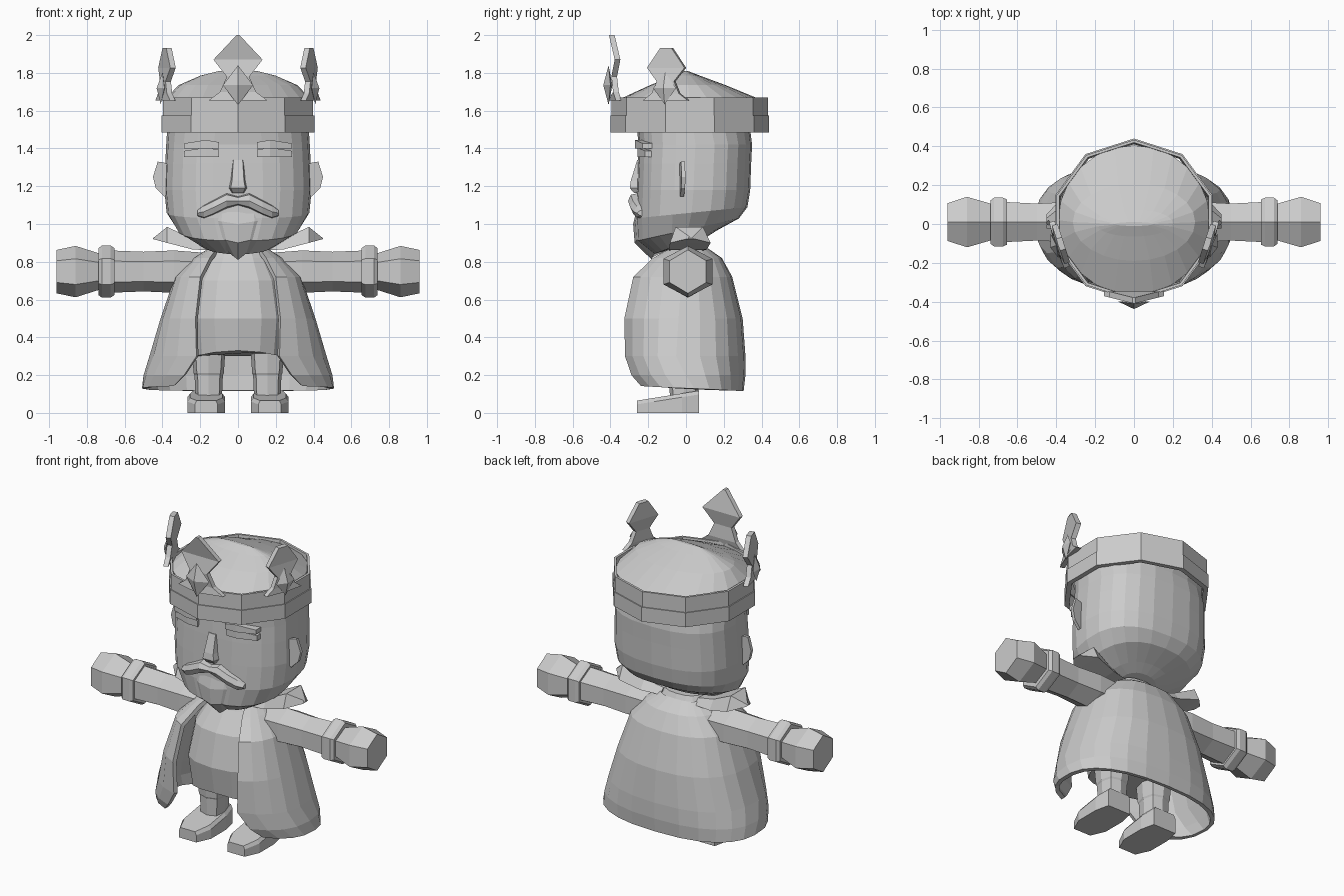
import bpy, bmesh, math
from mathutils import Vector, Matrix

if "Cube" in bpy.data.objects:
    bpy.data.objects.remove(bpy.data.objects["Cube"])

grey = bpy.data.materials.new("stone grey")
grey.diffuse_color = (0.6, 0.6, 0.6, 1)
grey.use_nodes = True
grey.node_tree.nodes["Principled BSDF"].inputs["Base Color"].default_value = grey.diffuse_color


def make(name, verts, faces, solid=0):
    """Mesh object with outward normals, optionally thickened."""
    me = bpy.data.meshes.new(name)
    me.from_pydata([tuple(v) for v in verts], [], faces)
    bm = bmesh.new()
    bm.from_mesh(me)
    bmesh.ops.recalc_face_normals(bm, faces=bm.faces)
    bm.to_mesh(me)
    bm.free()
    me.materials.append(grey)
    ob = bpy.data.objects.new(name, me)
    bpy.context.collection.objects.link(ob)
    if solid:
        mod = ob.modifiers.new("thickness", 'SOLIDIFY')
        mod.thickness = solid
        mod.offset = -1
    return ob


def skin(name, rings, closed=True, caps=True, solid=0):
    """Bridge equal-length point rings."""
    n = len(rings[0])
    verts = [p for r in rings for p in r]
    faces = []
    for i in range(len(rings) - 1):
        for j in range(n if closed else n - 1):
            k = (j + 1) % n
            faces.append((i * n + j, i * n + k, (i + 1) * n + k, (i + 1) * n + j))
    if caps:
        faces += [tuple(range(n)), tuple(range((len(rings) - 1) * n, len(rings) * n))]
    return make(name, verts, faces, solid)


def oval(z, cy, w, d, n=24, tilt=0, power=1.0, front=0):
    """Horizontal ring; low power makes it squarer, tilt slopes it along y."""
    pts = []
    for j in range(n):
        a = 2 * math.pi * j / n
        s, c = math.sin(a), math.cos(a)
        x = w * math.copysign(abs(s) ** power, s)
        y = -d * math.copysign(abs(c) ** power, c)
        zz = z + tilt * y - front * max(0, c) ** 4
        pts.append((x, cy + y, zz))
    return pts


def plate(name, outline, depth, place):
    """Extrude a 2D outline by depth, then map it with place(u, v, t)."""
    return skin(name, [[place(u, v, t) for u, v in outline] for t in (0, depth)])


# Head: tilted jaw, squarish cheeks, dome with a sideways ridge
skin("head", [oval(*r[:4], n=24, tilt=r[4], power=r[5]) for r in [
    (0.90, 0.02, 0.12, 0.09, 0.35, 0.9),
    (0.905, 0.0, 0.20, 0.17, 0.38, 0.9),
    (0.97, 0.01, 0.32, 0.27, 0.22, 0.85),
    (1.06, 0.03, 0.378, 0.295, 0.10, 0.8),
    (1.18, 0.04, 0.39, 0.30, 0.0, 0.8),
    (1.32, 0.045, 0.385, 0.30, 0.0, 0.8),
    (1.42, 0.05, 0.38, 0.30, 0.0, 0.8),
    (1.50, 0.04, 0.375, 0.30, 0.0, 0.85),
    (1.655, 0.02, 0.39, 0.385, 0.0, 1),
    (1.735, 0.01, 0.315, 0.20, 0.0, 1),
    (1.785, 0.005, 0.20, 0.07, 0.0, 1),
    (1.81, 0.0, 0.10, 0.01, 0.0, 1)]])

# Beard: faceted chin wedge hugging the jaw, ends sunk into the cheeks
beard = []
for z, y, w, sweep in [(1.10, -0.255, 0.34, 0.14), (1.0, -0.28, 0.345, 0.20),
                       (0.90, -0.272, 0.25, 0.16), (0.81, -0.18, 0.07, 0.03)]:
    row = [(w * u, y + sweep * u * u, z + 0.055 * abs(u)) for u in (-1, -.6, -.25, 0, .25, .6, 1)]
    beard.append(row + [(w * .6, -0.06, z + 0.07), (-w * .6, -0.06, z + 0.07)])
skin("beard", beard)

# Nose with flared nostrils
skin("nose", [[(-w, -0.22, z), (-w * .7, y, z), (w * .7, y, z), (w, -0.22, z)] for z, w, y in
              [(1.165, 0.04, -0.275), (1.19, 0.055, -0.298), (1.23, 0.045, -0.292), (1.34, 0.035, -0.258)]])


def hexes(s, sections):
    """Six-sided sections along the arm axis."""
    return [[(s * x, 0.01 + w * math.sin(i * math.pi / 3), 0.748 + h * math.cos(i * math.pi / 3))
             for i in range(6)] for x, w, h in sections]


def side_parts(s, label):
    # Brow and closed lid
    for nm, z0, z1, y in (("brow", 1.40, 1.445, -0.27), ("eyelid", 1.355, 1.405, -0.258)):
        skin(f"{label}_{nm}", [[(s * x, y + b, z0), (s * x, y + b, z1 - dz),
                                (s * x, -0.15, z1 - dz), (s * x, -0.15, z0)]
                               for x, b, dz in ((0.10, 0.0, 0.012), (0.17, 0.0, 0), (0.285, 0.04, 0.018))])
    # Moustache half
    skin(f"{label}_moustache", [[(s * x, y + 0.07, t), (s * x, y, t - 0.015), (s * x, y - .015, (t + b) / 2),
                                 (s * x, y, b + 0.015), (s * x, y + 0.07, b)] for x, t, b, y in
                                [(0, 1.155, 1.09, -0.285), (0.06, 1.17, 1.075, -0.292), (0.13, 1.135, 1.04, -0.28),
                                 (0.18, 1.11, 1.02, -0.262), (0.215, 1.085, 1.03, -0.245)]])
    # Ear
    plate(f"{label}_ear", [(0.36, 1.31), (0.39, 1.325), (0.425, 1.33), (0.45, 1.25), (0.435, 1.19), (0.39, 1.145),
                           (0.36, 1.17)], 0.02, lambda u, v, t: (s * u, t - 0.03 + 0.15 * (u - .4), v))
    # Pointed collar wing
    skin(f"{label}_collar", [[(s * x, y0, z0), (s * x, y0 + .03, z1), (s * x, y1 - .04, z1), (s * x, y1, z0)]
                             for x, y0, y1, z0, z1 in [(0.12, -0.09, 0.09, 0.86, 0.89),
                                                       (0.24, -0.09, 0.11, 0.865, 0.92),
                                                       (0.375, -0.085, 0.13, 0.90, 0.985),
                                                       (0.45, 0.0, 0.05, 0.92, 0.925)]])
    # Hexagonal arm, cuff and fist
    skin(f"{label}_arm", hexes(s, [(0.18, 0.11, 0.10), (0.34, 0.12, 0.112), (0.5, 0.11, 0.105), (0.68, 0.12, 0.112)]))
    skin(f"{label}_cuff", hexes(s, [(0.655, 0.135, 0.125), (0.675, 0.145, 0.138), (0.72, 0.145, 0.138),
                                    (0.738, 0.13, 0.125)]))
    skin(f"{label}_fist", hexes(s, [(0.70, 0.1, 0.09), (0.74, 0.11, 0.098), (0.86, 0.15, 0.136),
                                    (0.96, 0.112, 0.115)]))
    # Leg and wedge boot
    skin(f"{label}_leg", [oval(z, -0.01, w, d, 8, power=0.7) for z, w, d in
                          [(0.08, 0.07, 0.075), (0.2, 0.075, 0.08), (0.21, 0.08, 0.085), (0.36, 0.09, 0.10)]]
         ).location.x = s * 0.155
    boot = [(-0.08, 0.07), (-0.10, -0.02), (-0.10, -0.17), (-0.06, -0.26),
            (0.06, -0.26), (0.10, -0.17), (0.10, -0.02), (0.08, 0.07)]
    skin(f"{label}_boot", [[(s * (0.168 + x * k), y, z if z == 0 else z + 0.16 * (y + 0.26)) for x, y in boot]
                           for z, k in ((0, 1), (0.045, 1), (0.065, 0.85))])


for sign, word in ((1, "right"), (-1, "left")):
    side_parts(sign, word)

# Torso
skin("torso", [oval(z, 0, w, d, 16, power=0.8, front=-f) for z, w, d, f in
               [(0.30, 0.25, 0.235, 0.03), (0.50, 0.27, 0.265, 0), (0.70, 0.235, 0.22, 0),
                (0.82, 0.17, 0.135, 0), (0.90, 0.12, 0.09, 0)]])

# Cloak: open-fronted bell; front edge x per level sets the opening
cloak = []
for z, w, edge, yf, yb, lift in [(0.875, 0.15, 0.11, -0.10, 0.11, 0), (0.82, 0.235, 0.15, -0.205, 0.19, 0),
                                 (0.72, 0.335, 0.20, -0.315, 0.245, 0), (0.50, 0.41, 0.225, -0.36, 0.30, 0),
                                 (0.30, 0.47, 0.22, -0.345, 0.315, 0), (0.20, 0.50, 0.285, -0.325, 0.315, 0),
                                 (0.115, 0.51, 0.34, -0.29, 0.305, 0.03)]:
    cy, d = (yf + yb) / 2, (yb - yf) / 2
    p = 0.82
    a0 = math.asin((edge / w) ** (1 / p))
    ring = []
    for j in range(21):
        a = a0 + (2 * math.pi - 2 * a0) * j / 20
        sn, cs = math.sin(a), math.cos(a)
        ring.append((w * math.copysign(abs(sn) ** p, sn),
                     cy - d * math.copysign(abs(cs) ** p, cs), z + lift * (0.5 + 0.5 * cs)))
    cloak.append(ring)
skin("cloak", cloak, closed=False, caps=False, solid=0.025)


# Crown: two ten-sided bands
def band(name, z0, z1, grow):
    skin(name, [oval(z, 0.02, w * 0.425, w * 0.42, 10) for z, w in
                [(z0, 0.93), (z0, 1 + grow), (z1, 1 + grow), (z1, 0.95), (z0, 0.93)]], caps=False)


band("crown_lower_band", 1.485, 1.575, 0.0)
band("crown_upper_band", 1.565, 1.67, -0.015)

# Crown points with faceted diamond gems; side points are smaller and lean inward
for name, pos, ang, size, lean, tip, bend in (("front", (0, -0.41), 0, 1, 0, 0.008, 0.25),
                                              ("right", (0.408, -0.113), 72, 0.80, 0.06, 0.04, 0.08),
                                              ("left", (-0.408, -0.113), -72, 0.80, 0.06, 0.04, 0.08)):
    rot = Matrix.Rotation(math.radians(ang), 3, 'Z')
    half = [(0.155, 1.655), (0.095, 1.70), (0.06, 1.78), (0.13, 1.87), (tip, 2.0)]
    spike = half + [(0, 2.0)] + [(-u, v) for u, v in reversed(half)] + [(0, 1.655)]

    def put(u, v, t):
        h = (v - 1.655) * size
        return rot @ Vector((u * size, t + lean * h + bend * abs(u) * size, 1.655 + h)) + Vector((*pos, 0))
    # Both halves fold back from the centre line
    n = len(spike)
    pts = [put(u, v, t) for t in (0, 0.03) for u, v in spike]
    faces = [(i, (i + 1) % n, n + (i + 1) % n, n + i) for i in range(n)]
    for o in (0, n):
        for i in range(5):
            a, b = o + i, o + 10 - i
            c = o + 11 if i == 0 else None
            if i < 4:
                faces.append((a, a + 1, b - 1, b) if c is None else (a, a + 1, b - 1, b, c))
            else:
                faces.append((a, o + 5, b))
    make(name + "_crown_point", pts, faces)
    gem = [put(*q) for q in ((0, 1.63, 0), (0.08, 1.735, -0.01), (0, 1.84, 0), (-0.08, 1.735, -0.01),
                             (0, 1.735, -0.028), (0, 1.735, 0.02))]
    make(name + "_gem", gem, [(i, (i + 1) % 4, k) for i in range(4) for k in (4, 5)])
